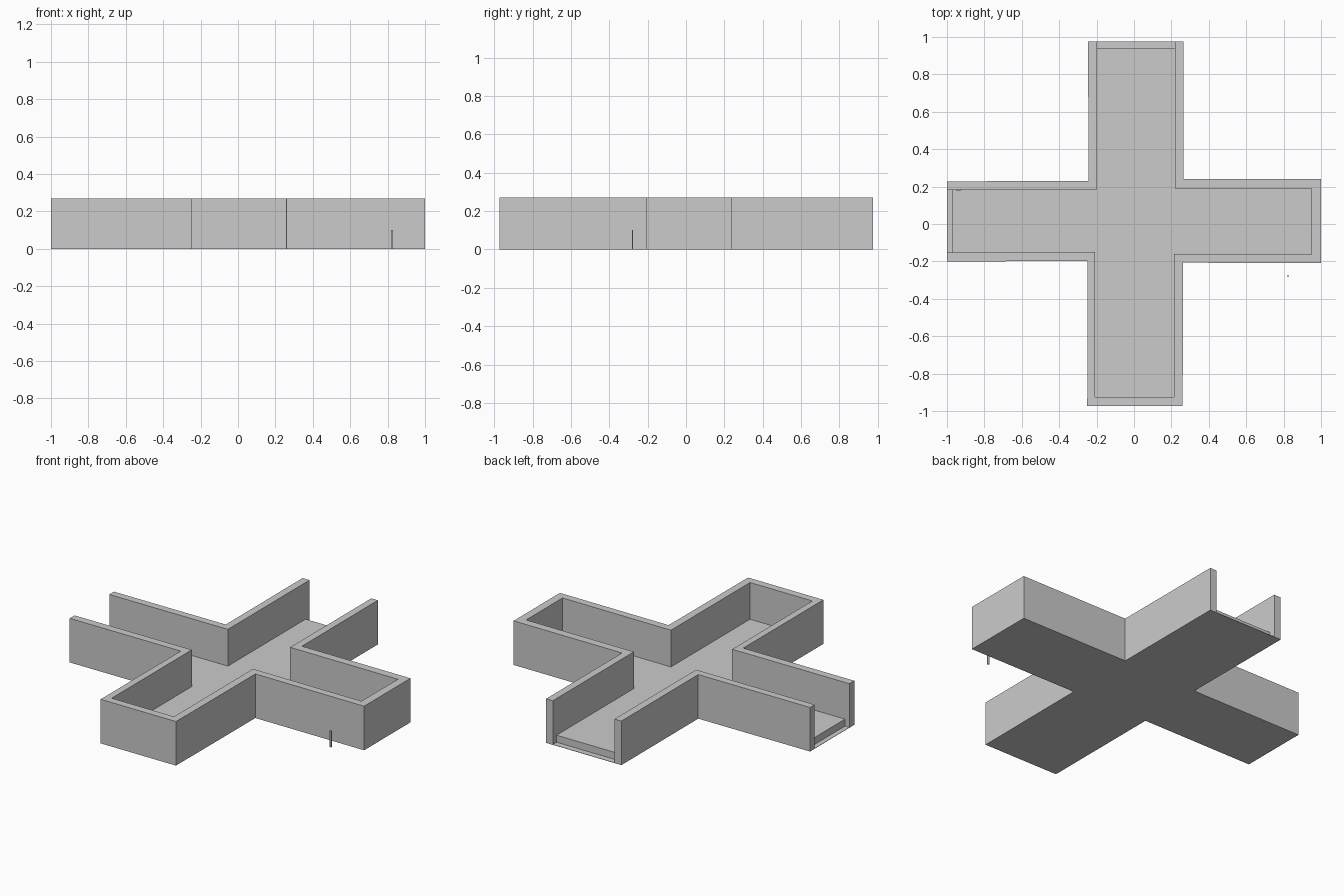
import bpy, bmesh

if "Cube" in bpy.data.objects:
    bpy.data.objects.remove(bpy.data.objects["Cube"])

WALL_H = 0.27
FLOOR_H = 0.045
BASE_H = 0.002


def prism(name, outline, z0, z1):
    """Extrude a flat outline straight up from z0 to z1."""
    bm = bmesh.new()
    face = bm.faces.new([bm.verts.new((x, y, z0)) for x, y in outline])
    ext = bmesh.ops.extrude_face_region(bm, geom=[face], use_keep_orig=True)
    for v in ext["geom"]:
        if isinstance(v, bmesh.types.BMVert):
            v.co.z = z1
    bmesh.ops.recalc_face_normals(bm, faces=bm.faces)
    mesh = bpy.data.meshes.new(name)
    bm.to_mesh(mesh)
    bm.free()
    obj = bpy.data.objects.new(name, mesh)
    bpy.context.collection.objects.link(obj)
    return obj


# Corner wall between the two open arms (back and left)
nw_outer = [(-0.245, 0.975), (-0.244, 0.23), (-1, 0.228)]
nw_inner = [(-0.198, 0.975), (-0.198, 0.185), (-1, 0.183)]
prism("back_left_wall", nw_outer + nw_inner[::-1], 0, WALL_H)

# Continuous wall from the back arm round the right and front arms to the left arm
outer = [(0.265, 0.975), (0.265, 0.24), (1, 0.24), (1, -0.208), (0.263, -0.207),
         (0.26, -0.972), (-0.25, -0.972), (-0.249, -0.198), (-1, -0.2)]
inner = [(0.22, 0.975), (0.22, 0.19), (0.95, 0.19), (0.95, -0.162), (0.214, -0.16),
         (0.214, -0.925), (-0.208, -0.925), (-0.208, -0.15), (-1, -0.153)]
prism("surrounding_wall", outer + inner[::-1], 0, WALL_H)

# Thin base sheet under the whole cross
prism("base_sheet", outer + nw_outer[::-1], 0, BASE_H)

# Raised floor, set back from the two open ends
floor = ([(0.22, 0.938)] + inner[1:-1] + [(-0.97, -0.153), (-0.97, 0.183)]
         + [nw_inner[1], (-0.198, 0.938)])
prism("raised_floor", floor, 0, FLOOR_H)

# Small loose post beside the right arm
px, py = 0.823, -0.279
prism("small_post", [(px - .006, py - .003), (px + .006, py - .003),
                     (px + .006, py + .003), (px - .006, py + .003)], 0, 0.1)
